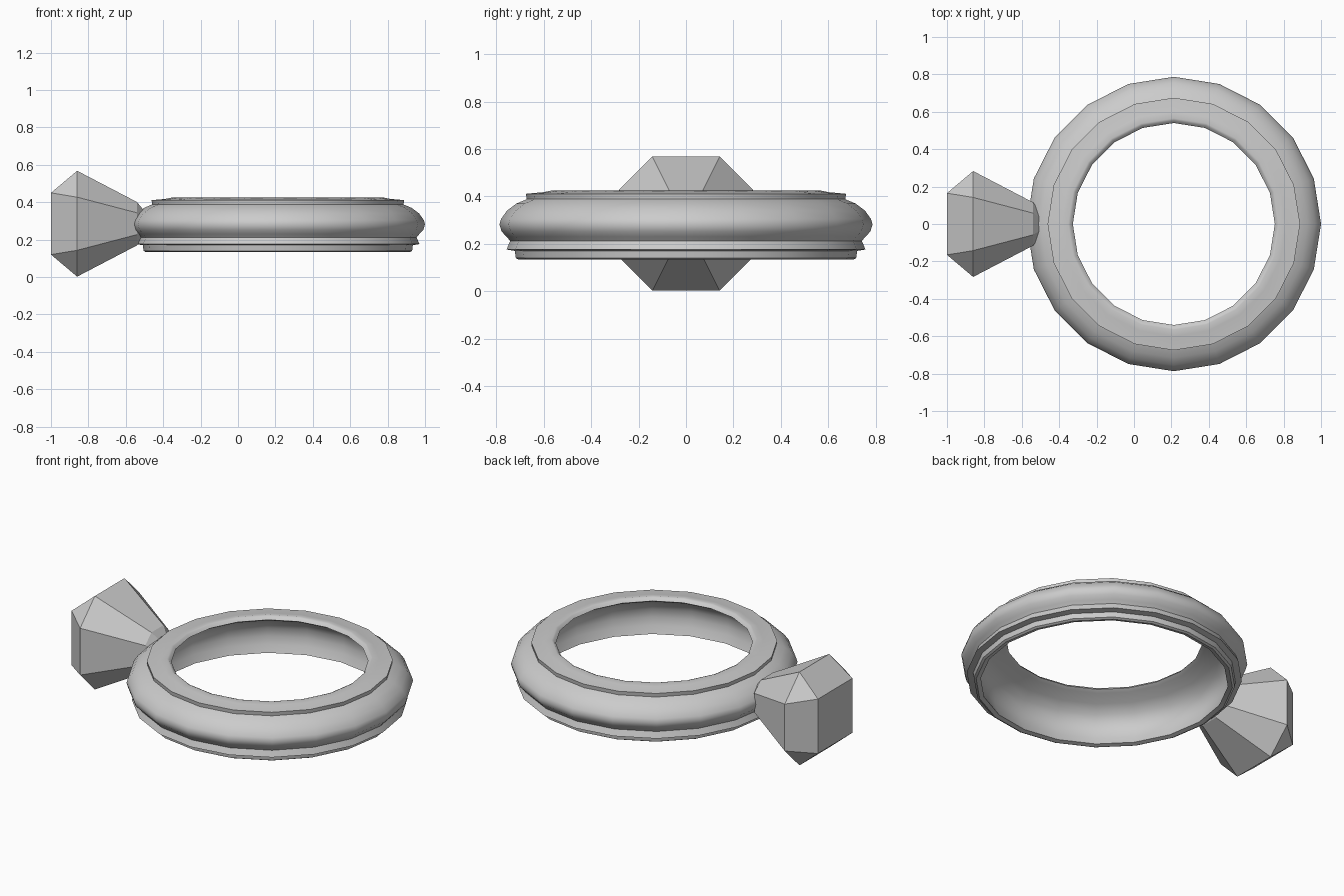
import bpy, bmesh, math

if "Cube" in bpy.data.objects:
    bpy.data.objects.remove(bpy.data.objects["Cube"])

CZ = 0.285      # height of the ring's middle plane
RING_X = 0.213  # centre of the band
SIDES = 20


def make_object(name, bm, smooth_angle=None):
    bmesh.ops.recalc_face_normals(bm, faces=bm.faces[:])
    mesh = bpy.data.meshes.new(name)
    bm.to_mesh(mesh)
    bm.free()
    obj = bpy.data.objects.new(name, mesh)
    bpy.context.collection.objects.link(obj)
    if smooth_angle:
        bpy.ops.object.select_all(action='DESELECT')
        obj.select_set(True)
        bpy.context.view_layer.objects.active = obj
        bpy.ops.object.shade_smooth_by_angle(angle=math.radians(smooth_angle))
    return obj


def bridge(bm, a, b):
    n = len(a)
    for i in range(n):
        j = (i + 1) % n
        bm.faces.new((a[i], a[j], b[j], b[i]))


# Band: closed (radius, height) section spun round z
section = [
    # outside, top to bottom
    (0.565, 0.425), (0.60, 0.418), (0.675, 0.411), (0.672, 0.388),
    (0.715, 0.370), (0.755, 0.340), (0.780, 0.305), (0.787, 0.282),
    (0.778, 0.252), (0.757, 0.230), (0.742, 0.212), (0.757, 0.176),
    (0.722, 0.170), (0.718, 0.140), (0.705, 0.133),
    # hollow inside, bottom to top
    (0.680, 0.140), (0.698, 0.185), (0.708, 0.230), (0.705, 0.280),
    (0.680, 0.325), (0.630, 0.365), (0.560, 0.392), (0.540, 0.405),
    (0.553, 0.420),
]
bm = bmesh.new()
rings = []
for r, z in section:
    ring = []
    for i in range(SIDES):
        a = 2 * math.pi * i / SIDES
        ring.append(bm.verts.new((RING_X + r * math.cos(a), r * math.sin(a), z)))
    rings.append(ring)
for k in range(len(rings)):
    bridge(bm, rings[k], rings[(k + 1) % len(rings)])
make_object("ring_band", bm, 35)

# Gem: square table, octagonal girdle, tapering point set into the band
bm = bmesh.new()


def octagon(x, s):
    w, n = 0.283 * s, 0.142 * s
    pts = [(w, -n), (w, n), (n, w), (-n, w), (-w, n), (-w, -n), (-n, -w), (n, -w)]
    return [bm.verts.new((x, y, CZ + z)) for y, z in pts]


girdle = octagon(-0.86, 1.0)
collar = octagon(-0.54, 0.41)
tip = octagon(-0.503, 0.25)
bridge(bm, girdle, collar)
bridge(bm, collar, tip)
bm.faces.new(tip)
t = 0.165
table = [bm.verts.new((-1.0, y, CZ + z)) for y, z in ((t, -t), (t, t), (-t, t), (-t, -t))]
bm.faces.new(table)
for i in range(4):
    j = (i + 1) % 4
    g = [girdle[(2 * i + k) % 8] for k in range(3)]
    bm.faces.new((table[i], table[j], g[1], g[0]))  # side facet
    bm.faces.new((table[j], g[2], g[1]))            # corner facet
make_object("gem", bm)
